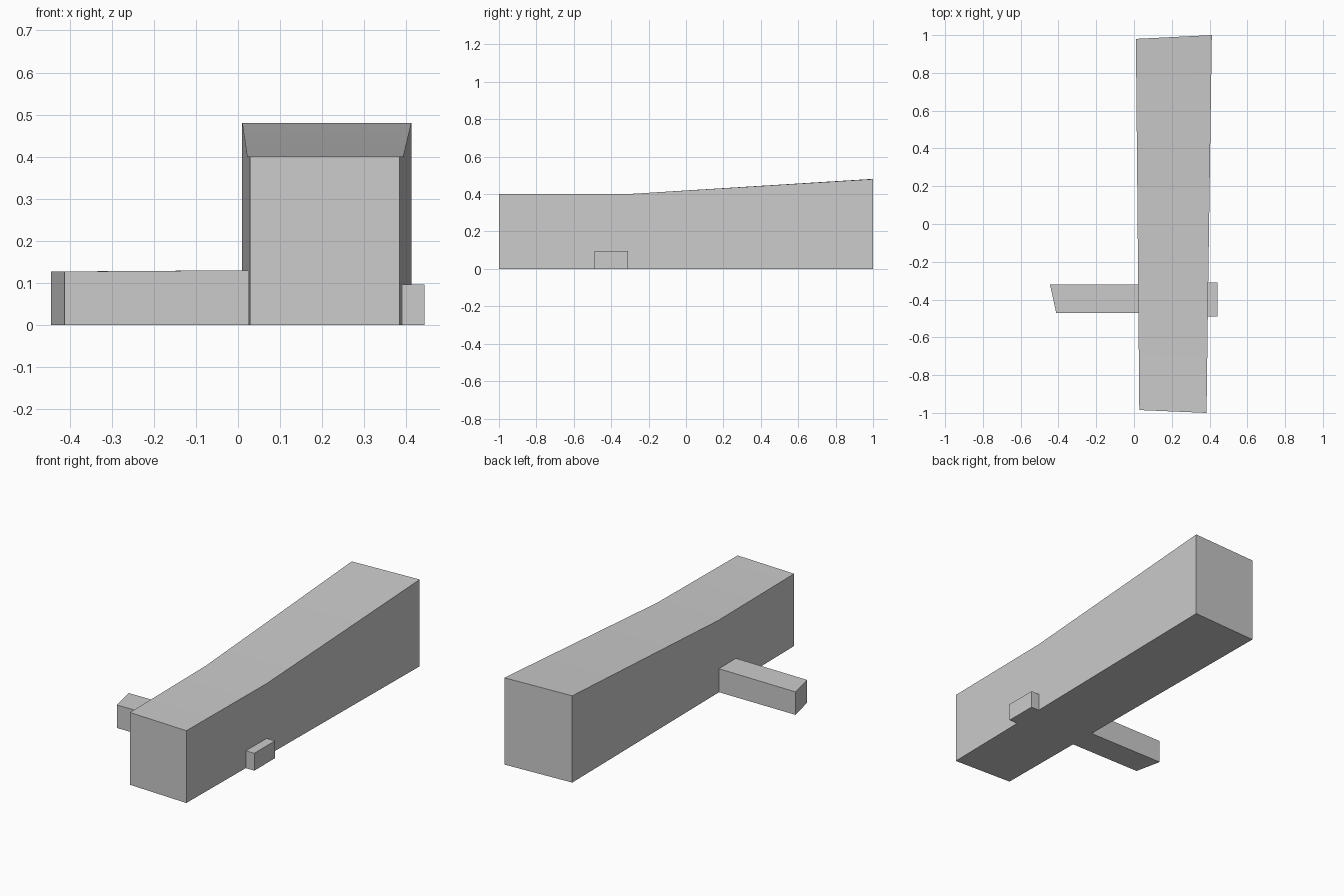
import bpy
import bmesh
import math

cube = bpy.data.objects.get("Cube")
if cube:
    bpy.data.objects.remove(cube, do_unlink=True)

# One plain grey for the whole building
grey = bpy.data.materials.new("light_grey")
grey.use_nodes = True
colour = (0.6, 0.6, 0.6, 1)
grey.diffuse_color = colour
grey.node_tree.nodes["Principled BSDF"].inputs["Base Color"].default_value = colour


def loft(name, sections):
    """Join four-cornered sections into one closed solid."""
    bm = bmesh.new()
    rings = [[bm.verts.new(p) for p in section] for section in sections]
    for a, b in zip(rings, rings[1:]):
        for i in range(4):
            j = (i + 1) % 4
            bm.faces.new((a[i], a[j], b[j], b[i]))
    bm.faces.new(rings[0])
    bm.faces.new(rings[-1])
    bmesh.ops.recalc_face_normals(bm, faces=bm.faces)
    mesh = bpy.data.meshes.new(name)
    bm.to_mesh(mesh)
    bm.free()
    mesh.materials.append(grey)
    obj = bpy.data.objects.new(name, mesh)
    bpy.context.collection.objects.link(obj)
    bpy.ops.object.select_all(action="DESELECT")
    obj.select_set(True)
    bpy.context.view_layer.objects.active = obj
    bpy.ops.object.shade_smooth_by_angle(angle=math.radians(30))
    return obj


def upright(a, b, height):
    """Upright section standing on the ground between two plan points."""
    return [(*a, 0), (*b, 0), (*b, height), (*a, height)]


# Long hall: level roof at the front, rising towards the back
loft("main_hall", [
    upright((0.028, -0.985), (0.384, -1.0), 0.40),
    upright((0.022, -0.31), (0.393, -0.31), 0.40),
    upright((0.01, 0.98), (0.412, 1.0), 0.48),
])

# Low side wing with a slanted end wall
loft("right_wing", [
    upright((-0.412, -0.47), (-0.445, -0.32), 0.127),
    upright((0.026, -0.47), (0.024, -0.32), 0.13),
])

# Small porch on the other side
loft("left_porch", [
    upright((0.388, -0.49), (0.391, -0.31), 0.096),
    upright((0.443, -0.49), (0.443, -0.31), 0.096),
])
